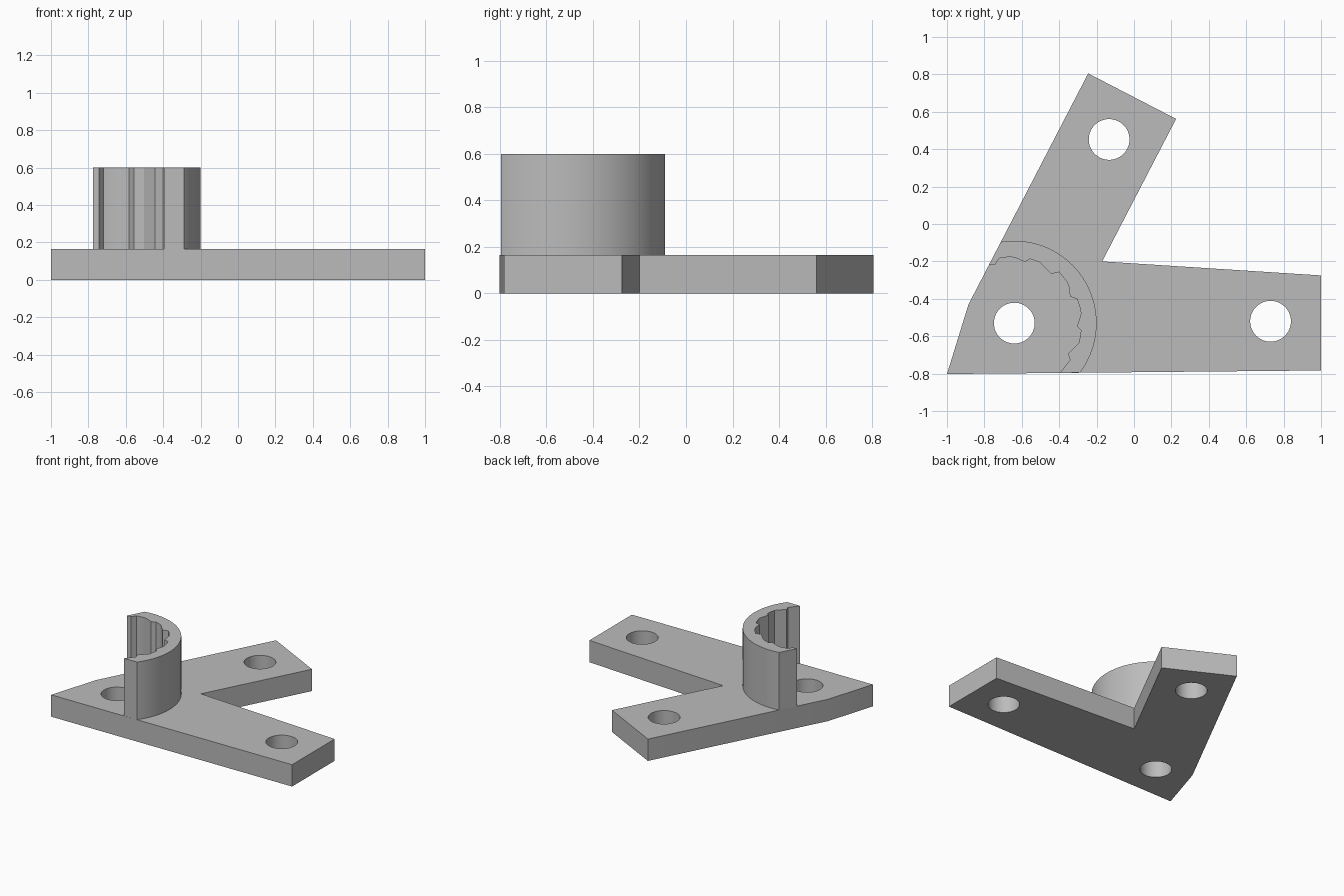
import bpy, bmesh
from math import cos, sin, radians

cube = bpy.data.objects.get("Cube")
if cube:
    bpy.data.objects.remove(cube)

grey = bpy.data.materials.new("plain grey")
grey.use_nodes = True
colour = (0.5, 0.5, 0.5, 1)
grey.diffuse_color = colour
grey.node_tree.nodes["Principled BSDF"].inputs["Base Color"].default_value = colour


def arc(cx, cy, r, start, end, steps):
    angles = [radians(start + (end - start) * i / steps) for i in range(steps + 1)]
    return [(cx + r * cos(a), cy + r * sin(a)) for a in angles]


def extrude_loops(name, loops, z0, z1):
    """Fill closed loops (the first is the outline, the rest are holes) and extrude."""
    bm = bmesh.new()
    for loop in loops:
        verts = [bm.verts.new((x, y, z0)) for x, y in loop]
        for a, b in zip(verts, verts[1:] + verts[:1]):
            bm.edges.new((a, b))
    bmesh.ops.triangle_fill(bm, edges=bm.edges[:], use_beauty=True)
    result = bmesh.ops.extrude_face_region(bm, geom=bm.faces[:], use_keep_orig=True)
    top = [v for v in result["geom"] if isinstance(v, bmesh.types.BMVert)]
    bmesh.ops.translate(bm, verts=top, vec=(0, 0, z1 - z0))
    bmesh.ops.recalc_face_normals(bm, faces=bm.faces[:])
    mesh = bpy.data.meshes.new(name)
    bm.to_mesh(mesh)
    bm.free()
    mesh.materials.append(grey)
    obj = bpy.data.objects.new(name, mesh)
    bpy.context.collection.objects.link(obj)
    bpy.ops.object.select_all(action="DESELECT")
    bpy.context.view_layer.objects.active = obj
    obj.select_set(True)
    bpy.ops.object.shade_smooth_by_angle(angle=radians(20))
    return obj


# Two-armed base plate with three bolt holes
pivot = (-0.64, -0.53)
plate = [(-1, -0.802), (1, -0.783), (1, -0.275), (-0.17, -0.2),
         (0.225, 0.562), (-0.245, 0.805), (-0.885, -0.43)]
holes = [arc(x, y, 0.109, 0, 354, 59)
         for x, y in (pivot, (0.73, -0.52), (-0.133, 0.452))]
extrude_loops("base_plate", [plate] + holes, 0, 0.165)

# Partial collar with a round outside and an irregular scalloped inside
scallops = [(-0.775, -0.217), (-0.743, -0.217), (-0.72, -0.183), (-0.663, -0.175),
            (-0.63, -0.182), (-0.583, -0.203), (-0.556, -0.187), (-0.503, -0.205),
            (-0.444, -0.267), (-0.4, -0.257), (-0.358, -0.31), (-0.347, -0.34),
            (-0.342, -0.388), (-0.305, -0.4), (-0.29, -0.445), (-0.283, -0.48),
            (-0.305, -0.547), (-0.283, -0.567), (-0.294, -0.636), (-0.353, -0.695),
            (-0.342, -0.727), (-0.396, -0.796)]
collar = arc(*pivot, 0.44, -37, 99.4, 48) + scallops
extrude_loops("scalloped_collar", [collar], 0.165, 0.6)
